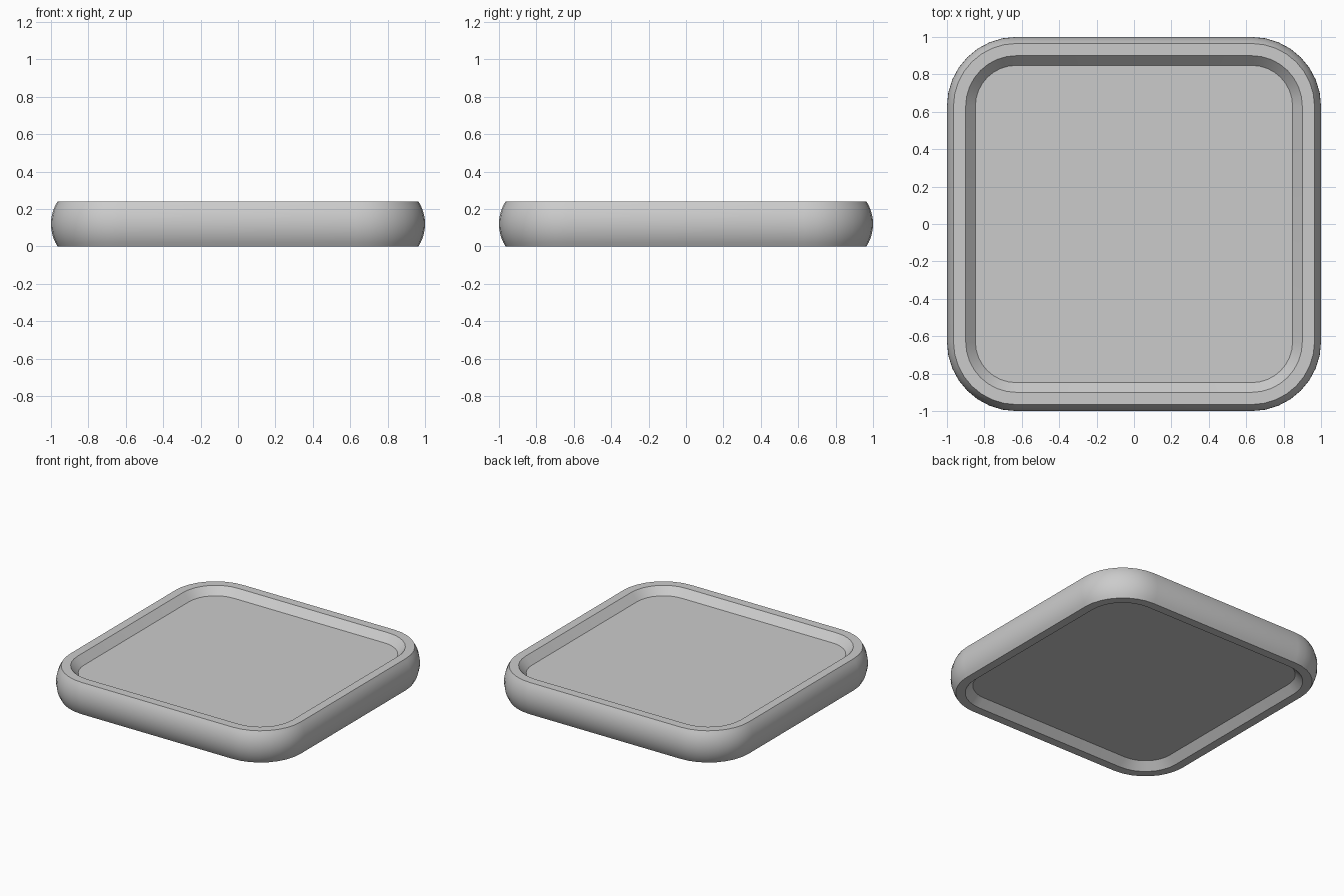
import bpy, bmesh, math

if "Cube" in bpy.data.objects:
    bpy.data.objects.remove(bpy.data.objects["Cube"])

CORNER = 0.63      # centre of every corner arc
STEPS = 8          # segments per corner
HEIGHT = 0.24
RIM, LIP, FLOOR, DEPTH = 0.965, 0.90, 0.848, 0.055


def rounded_square(bm, half, z):
    """Ring of vertices round a square whose corners share fixed centres."""
    r = half - CORNER
    ring = []
    for q, (sx, sy) in enumerate(((1, 1), (-1, 1), (-1, -1), (1, -1))):
        for i in range(STEPS + 1):
            a = math.pi / 2 * (q + i / STEPS)
            ring.append(bm.verts.new((sx * CORNER + r * math.cos(a),
                                      sy * CORNER + r * math.sin(a), z)))
    return ring


# Cross-section from lower recess, round the bulging side, to upper recess
mid = HEIGHT / 2
sag = 1 - RIM
radius = (mid ** 2 + sag ** 2) / (2 * sag)
span = math.asin(mid / radius)
profile = [(FLOOR, DEPTH), (LIP, 0)]
for i in range(11):
    a = -span + 2 * span * i / 10
    profile.append((1 - radius + radius * math.cos(a), mid + radius * math.sin(a)))
profile += [(LIP, HEIGHT), (FLOOR, HEIGHT - DEPTH)]

# Skin the rings and cap both recess floors
bm = bmesh.new()
rings = [rounded_square(bm, h, z) for h, z in profile]
n = len(rings[0])
for lo, hi in zip(rings, rings[1:]):
    for i in range(n):
        j = (i + 1) % n
        bm.faces.new((lo[i], lo[j], hi[j], hi[i]))
bm.faces.new(rings[0][::-1])
bm.faces.new(rings[-1])
bmesh.ops.recalc_face_normals(bm, faces=bm.faces)

mesh = bpy.data.meshes.new("rounded_tray")
bm.to_mesh(mesh)
bm.free()
tray = bpy.data.objects.new("rounded_tray", mesh)
bpy.context.collection.objects.link(tray)
bpy.context.view_layer.objects.active = tray
tray.select_set(True)
bpy.ops.object.shade_smooth_by_angle(angle=math.radians(30))
